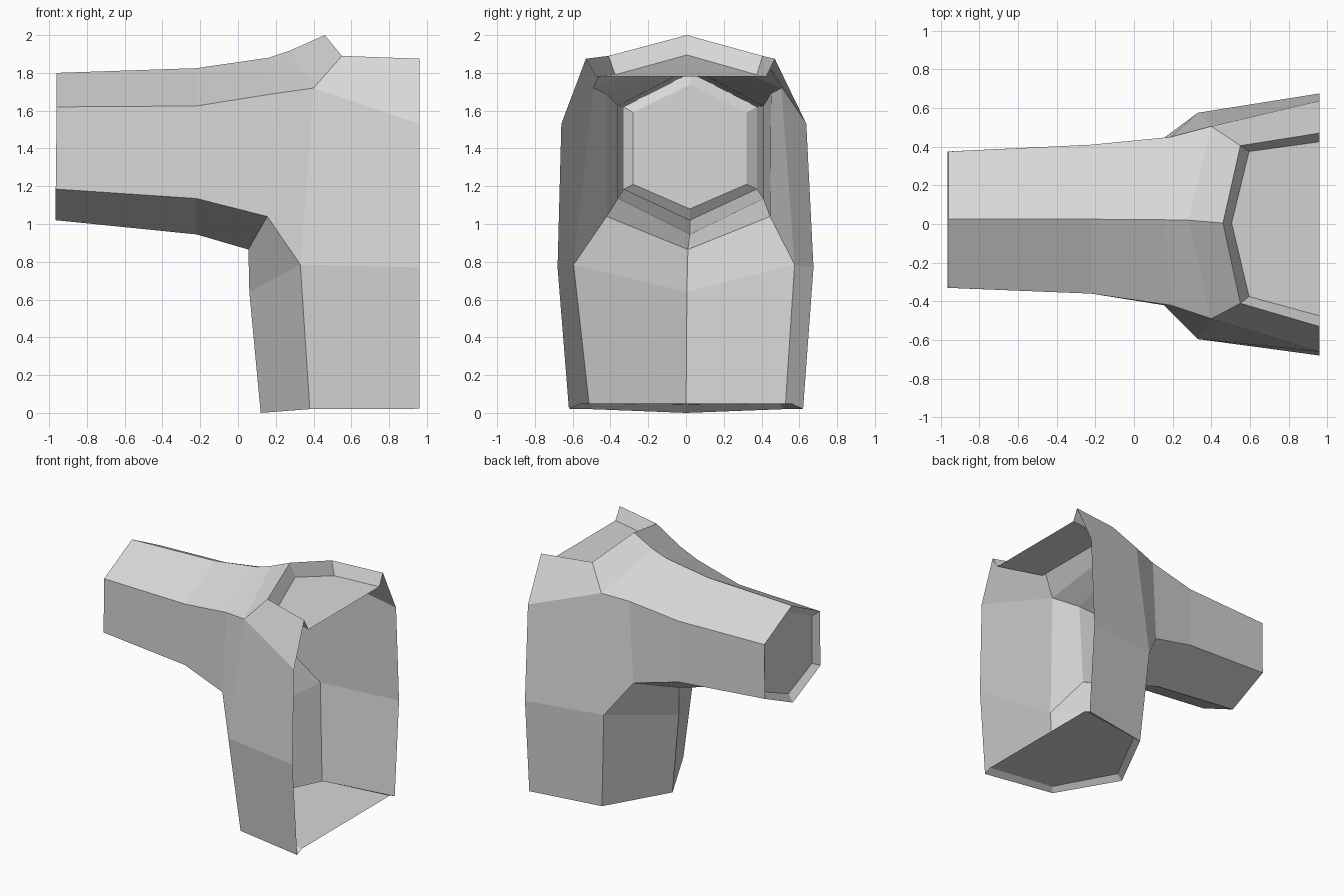
import bpy

cube = bpy.data.objects.get("Cube")
if cube:
    bpy.data.objects.remove(cube, do_unlink=True)

grey = bpy.data.materials.new("light_grey")
grey.use_nodes = True
colour = (0.68, 0.68, 0.68, 1)
grey.diffuse_color = colour
grey.node_tree.nodes["Principled BSDF"].inputs["Base Color"].default_value = colour

# Points on the middle seam: x, y, z
MIDDLE = {
    "wrist_top": (-0.96, 0.025, 1.80), "wrist_low": (-0.965, 0.02, 1.02),
    "elbow_top": (-0.22, 0.025, 1.825), "elbow_low": (-0.22, 0.02, 0.945),
    "upper_top": (0.16, 0.022, 1.88), "armpit": (0.055, 0.01, 0.865),
    "shoulder_top": (0.28, 0.02, 1.92), "neck_top": (0.46, 0.005, 2.0),
    "flank": (0.06, 0.005, 0.64), "hem": (0.12, 0.0, 0.0),
    # inner edges of the openings
    "wrist_top_in": (-0.925, 0.025, 1.74), "wrist_low_in": (-0.925, 0.02, 1.08),
    "neck_in": (0.505, 0.005, 1.895), "hem_in": (0.165, 0.0, 0.045),
}
# Points in front/back pairs: x, front y, back y, z
SIDES = {
    "wrist_hi": (-0.96, -0.33, 0.375, 1.62), "wrist_lo": (-0.965, -0.33, 0.375, 1.185),
    "elbow_hi": (-0.22, -0.36, 0.41, 1.625), "elbow_lo": (-0.22, -0.36, 0.41, 1.135),
    "upper_hi": (0.19, -0.42, 0.45, 1.69), "upper_lo": (0.155, -0.42, 0.445, 1.04),
    "shoulder": (0.40, -0.49, 0.505, 1.72), "neck": (0.55, -0.41, 0.405, 1.89),
    "neck_end": (0.96, -0.53, 0.47, 1.875), "chest": (0.96, -0.66, 0.637, 1.53),
    "waist_end": (0.96, -0.68, 0.675, 0.77), "waist": (0.33, -0.595, 0.575, 0.785),
    "hem_corner": (0.38, -0.51, 0.525, 0.02), "hem_end": (0.96, -0.62, 0.62, 0.022),
    # inner edges of the openings
    "wrist_hi_in": (-0.925, -0.28, 0.32, 1.59), "wrist_lo_in": (-0.925, -0.28, 0.32, 1.21),
    "neck_corner_in": (0.595, -0.375, 0.375, 1.79), "neck_end_in": (0.96, -0.475, 0.425, 1.78),
    "hem_corner_in": (0.415, -0.475, 0.49, 0.05), "hem_end_in": (0.96, -0.56, 0.56, 0.05),
}


def locate(name, side):
    if name in MIDDLE:
        return MIDDLE[name]
    x, front, back, z = SIDES[name]
    return (x, back if side else front, z)


def build(name, panels, cap=()):
    """Front panels (outward winding), repeated on the back, plus one cap across."""
    verts, faces = [], []

    def index(point):
        if point not in verts:
            verts.append(point)
        return verts.index(point)

    for side in (0, 1):
        for panel in panels:
            loop = [index(locate(p, side)) for p in panel.split()]
            faces.append(loop[::-1] if side else loop)
    if cap:
        faces.append([index(locate(p, side)) for p, side in cap])
    mesh = bpy.data.meshes.new(name)
    mesh.from_pydata(verts, [], faces)
    mesh.materials.append(grey)
    mesh.update()
    bpy.context.collection.objects.link(bpy.data.objects.new(name, mesh))


# Sleeve: hexagonal rings joined from wrist to upper arm
sleeve = []
for a, b in (("wrist", "elbow"), ("elbow", "upper")):
    low = "armpit" if b == "upper" else b + "_low"
    sleeve += [f"{a}_hi {b}_hi {b}_top {a}_top",
               f"{a}_lo {b}_lo {b}_hi {a}_hi",
               f"{a}_low {low} {b}_lo {a}_lo"]
build("sleeve", sleeve)

# Body: shoulder, chest, underarm and lower panels, open along the middle
build("body", [
    "upper_hi shoulder shoulder_top upper_top",
    "shoulder neck neck_top shoulder_top",
    "upper_lo waist shoulder upper_hi",
    "shoulder chest neck_end neck",
    "waist waist_end chest shoulder",
    "hem_corner hem_end waist_end waist",
    "armpit flank waist upper_lo",
    "flank hem hem_corner waist",
])

# Recessed closures with a sloping lip
build("wrist_closure", [
    "wrist_top wrist_top_in wrist_hi_in wrist_hi",
    "wrist_hi wrist_hi_in wrist_lo_in wrist_lo",
    "wrist_lo wrist_lo_in wrist_low_in wrist_low",
], [("wrist_top_in", 0), ("wrist_hi_in", 1), ("wrist_lo_in", 1),
    ("wrist_low_in", 0), ("wrist_lo_in", 0), ("wrist_hi_in", 0)])

build("neck_closure", [
    "neck_top neck neck_corner_in neck_in",
    "neck neck_end neck_end_in neck_corner_in",
], [("neck_in", 0), ("neck_corner_in", 0), ("neck_end_in", 0),
    ("neck_end_in", 1), ("neck_corner_in", 1)])

build("hem_closure", [
    "hem hem_in hem_corner_in hem_corner",
    "hem_corner hem_corner_in hem_end_in hem_end",
], [("hem_in", 0), ("hem_corner_in", 1), ("hem_end_in", 1),
    ("hem_end_in", 0), ("hem_corner_in", 0)])
